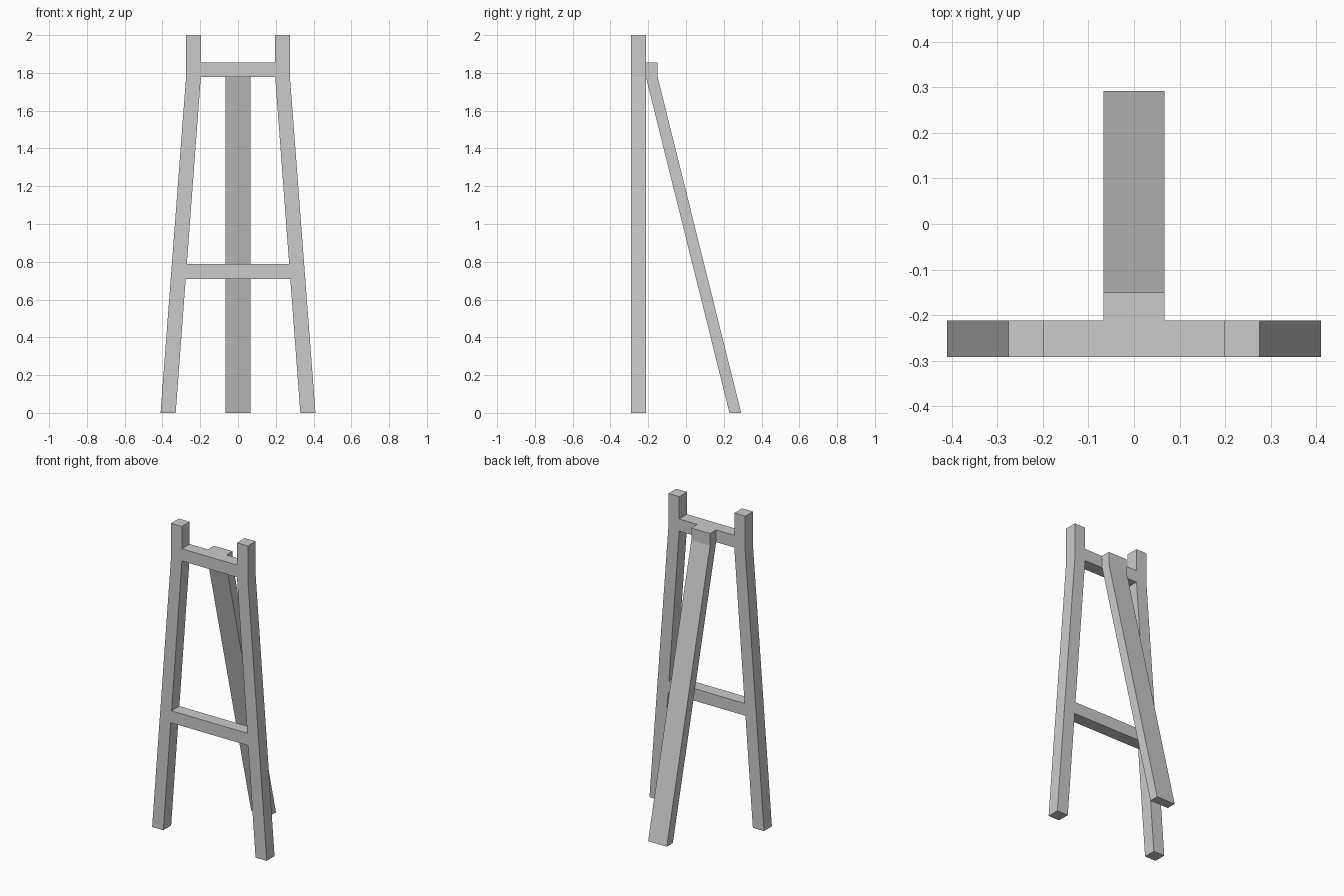
import bpy
import bmesh
from mathutils import Vector

cube = bpy.data.objects.get("Cube")
if cube:
    bpy.data.objects.remove(cube)

grey = bpy.data.materials.new("plain grey")
grey.use_nodes = True
grey.diffuse_color = (0.6, 0.6, 0.6, 1)
grey.node_tree.nodes["Principled BSDF"].inputs["Base Color"].default_value = grey.diffuse_color


def extrude_profile(name, points, direction):
    """Close a flat outline and extrude it into a solid part."""
    bm = bmesh.new()
    face = bm.faces.new([bm.verts.new(p) for p in points])
    result = bmesh.ops.extrude_face_region(bm, geom=[face], use_keep_orig=True)
    moved = [g for g in result["geom"] if isinstance(g, bmesh.types.BMVert)]
    bmesh.ops.translate(bm, verts=moved, vec=Vector(direction))
    bmesh.ops.recalc_face_normals(bm, faces=bm.faces)
    mesh = bpy.data.meshes.new(name)
    bm.to_mesh(mesh)
    bm.free()
    mesh.materials.append(grey)
    obj = bpy.data.objects.new(name, mesh)
    bpy.context.collection.objects.link(obj)
    return obj


FRONT, BACK = -0.292, -0.212
DEPTH = (0, BACK - FRONT, 0)
HALF = 0.067
KINK, BAR_TOP = 1.777, 1.856

# Front legs: splayed below the upper bar, upright above it
leg = [(0.33, 0), (0.41, 0), (0.275, KINK), (0.275, 2), (0.197, 2), (0.197, KINK)]
for name, side in (("left_front_leg", 1), ("right_front_leg", -1)):
    extrude_profile(name, [(side * x, FRONT, z) for x, z in leg], DEPTH)

# Crossbars, ends cut to the inner edges of the legs
for name, low, high, x_low, x_high in (
    ("upper_crossbar", KINK, BAR_TOP, 0.197, 0.197),
    ("lower_crossbar", 0.71, 0.788, 0.277, 0.271),
):
    outline = [(-x_low, low), (x_low, low), (x_high, high), (-x_high, high)]
    extrude_profile(name, [(x, FRONT, z) for x, z in outline], DEPTH)

# Rear leg: short upright head against the upper bar, then a long slant back
rear = [(0.23, 0), (0.292, 0), (-0.15, KINK), (-0.15, BAR_TOP), (BACK, BAR_TOP), (BACK, KINK)]
extrude_profile("rear_leg", [(-HALF, y, z) for y, z in rear], (2 * HALF, 0, 0))
